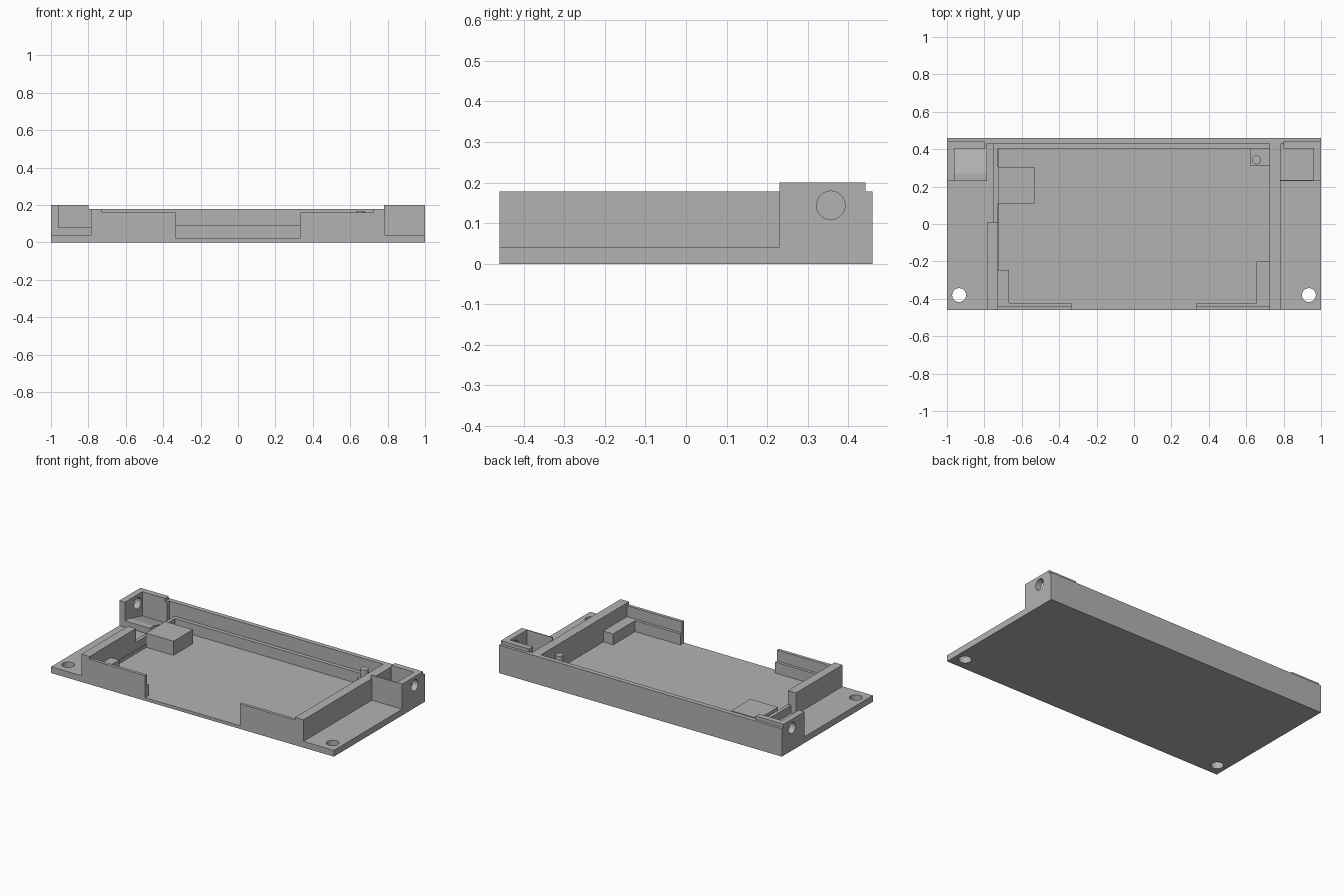
import bpy, bmesh
from math import pi

if "Cube" in bpy.data.objects:
    bpy.data.objects.remove(bpy.data.objects["Cube"])

grey = bpy.data.materials.new("plain grey")
grey.use_nodes = True
grey.diffuse_color = (0.45, 0.45, 0.45, 1)
grey.node_tree.nodes["Principled BSDF"].inputs["Base Color"].default_value = (0.45, 0.45, 0.45, 1)


def finish(name, bm):
    bmesh.ops.recalc_face_normals(bm, faces=bm.faces)
    mesh = bpy.data.meshes.new(name)
    bm.to_mesh(mesh)
    bm.free()
    mesh.materials.append(grey)
    ob = bpy.data.objects.new(name, mesh)
    bpy.context.collection.objects.link(ob)
    return ob


def box(name, x, y, z):
    bm = bmesh.new()
    bmesh.ops.create_cube(bm, size=1)
    for v in bm.verts:
        for i, (lo, hi) in enumerate((x, y, z)):
            v.co[i] = lo if v.co[i] < 0 else hi
    return finish(name, bm)


def extrude_profile(name, points, x):
    """Extrude a y-z outline along x."""
    bm = bmesh.new()
    face = bm.faces.new([bm.verts.new((x[0], *p)) for p in points])
    side = bmesh.ops.extrude_face_region(bm, geom=[face])["geom"]
    for v in side:
        if isinstance(v, bmesh.types.BMVert):
            v.co.x = x[1]
    return finish(name, bm)


def cylinder(name, centre, radius, depth, axis="Z"):
    bpy.ops.mesh.primitive_cylinder_add(
        vertices=48, radius=radius, depth=depth, location=centre,
        rotation=(0, pi / 2 if axis == "X" else 0, 0))
    ob = bpy.context.object
    ob.name = name
    ob.data.materials.append(grey)
    bpy.ops.object.shade_smooth_by_angle()
    return ob


def cut(ob, cutter):
    mod = ob.modifiers.new("hole", "BOOLEAN")
    mod.object = cutter
    mod.solver = "EXACT"
    cutter.hide_render = True
    cutter.hide_viewport = True


def span(side, a, b):
    return tuple(sorted((side * a, side * b)))


FLOOR, FLANGE, LEDGE, WALL, TOP = 0.02, 0.04, 0.09, 0.178, 0.2
FRONT, BACK = -0.46, 0.46

# Tray floor and back wall with its inner ledge
box("tray_floor", (-0.78, 0.78), (FRONT, BACK), (0, FLOOR))
box("back_wall", (-1, 1), (0.43, BACK), (0, WALL))
box("back_ledge", (-0.75, 0.73), (0.405, 0.43), (FLOOR, LEDGE))

for side, label in ((-1, "right"), (1, "left")):
    # Side flange with screw hole
    flange = box(label + "_flange", span(side, 0.725, 1), (FRONT, 0.44), (0, FLANGE))
    cut(flange, cylinder(label + "_screw_cutter", (side * 0.935, -0.38, 0), 0.037, 0.3))

    # Corner box with a bored outer wall
    outer = box(label + "_corner_outer", span(side, 0.96, 1), (0.23, 0.442), (FLANGE, TOP))
    cut(outer, cylinder(label + "_bore_cutter", (side * 0.98, 0.357, 0.144), 0.035, 0.2, "X"))
    box(label + "_corner_back", span(side, 0.8, 0.96), (0.405, 0.442), (FLANGE, TOP))

    # Front clip: thin outer lip over a lower inner step
    box(label + "_clip_lip", span(side, 0.335, 0.73), (FRONT, -0.44), (FLOOR, 0.16))
    box(label + "_clip_step", span(side, 0.335, 0.73), (-0.44, -0.422), (FLOOR, LEDGE))

# Right corner has an open front with a ramped floor
extrude_profile("right_corner_ramp",
                [(0.23, FLANGE), (0.405, FLANGE), (0.405, 0.045), (0.27, 0.08), (0.23, 0.08)],
                (-0.96, -0.785))
# Left corner is closed by a thin front panel
box("left_corner_front", (0.78, 0.96), (0.23, 0.236), (FLANGE, TOP))

# Side walls; the right one drops to a low rail toward the back
box("left_side_wall", (0.725, 0.785), (FRONT, 0.43), (FLOOR, WALL))
box("right_side_wall", (-0.785, -0.728), (FRONT, 0.01), (FLOOR, WALL))
box("right_low_rail", (-0.75, -0.728), (0.01, 0.43), (FLOOR, LEDGE))
box("right_corner_inner", (-0.8, -0.785), (0.405, 0.442), (FLANGE, WALL))

# Inner supports and locating peg
box("right_rest_block", (-0.728, -0.533), (0.11, 0.305), (FLOOR, 0.11))
box("right_front_rest", (-0.728, -0.668), (-0.422, -0.245), (FLOOR, LEDGE))
box("left_front_rest", (0.655, 0.725), (-0.422, -0.2), (FLOOR, LEDGE))
box("left_back_rest", (0.623, 0.725), (0.31, 0.405), (FLOOR, 0.11))
cylinder("locating_peg", (0.655, 0.343, 0.0925), 0.024, 0.145)
